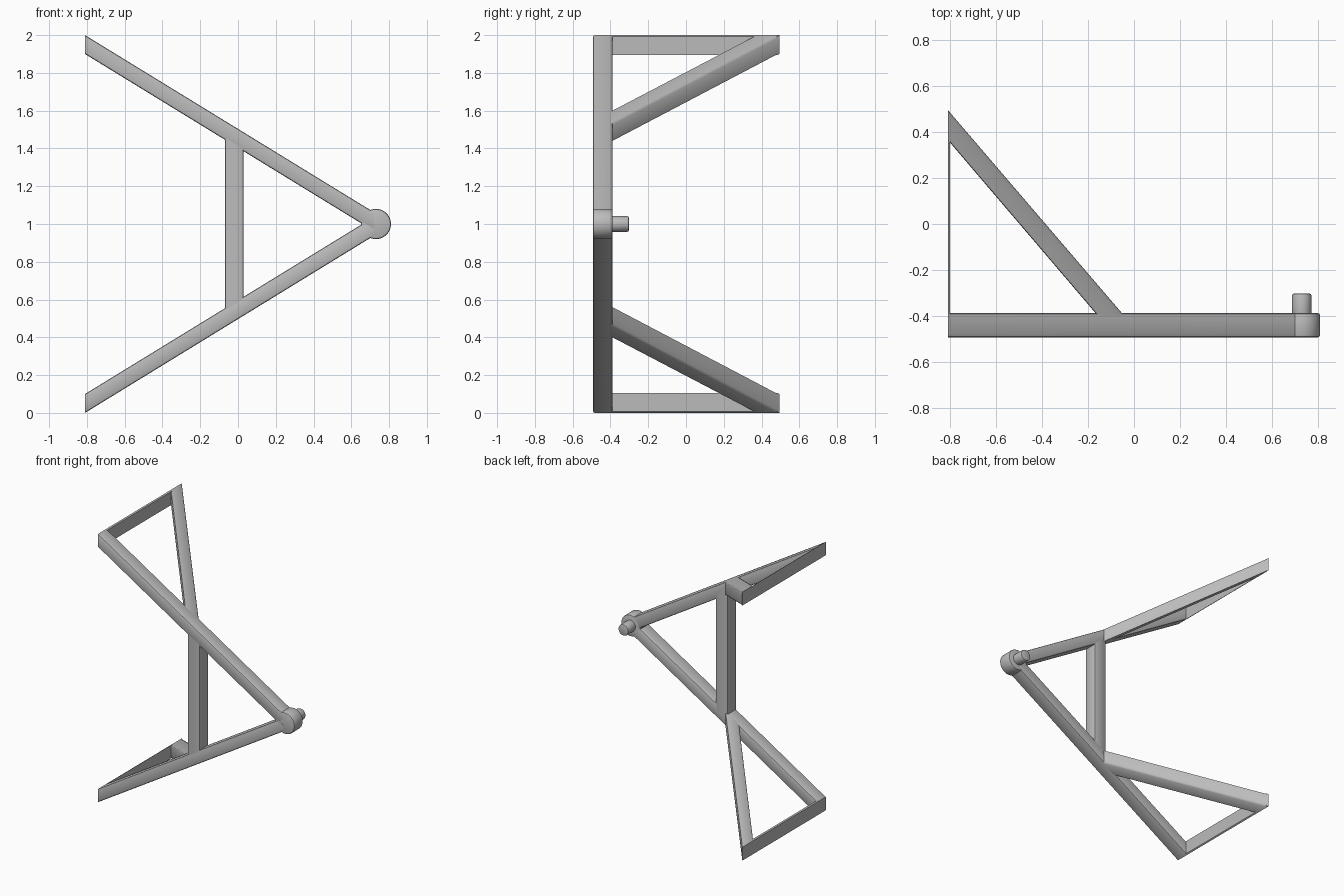
import bpy, bmesh, math
from mathutils import Matrix

cube = bpy.data.objects.get("Cube")
if cube:
    bpy.data.objects.remove(cube, do_unlink=True)

gray = bpy.data.materials.new("plain gray")
gray.use_nodes = True
gray.diffuse_color = (0.5, 0.5, 0.5, 1)
gray.node_tree.nodes["Principled BSDF"].inputs["Base Color"].default_value = (0.5, 0.5, 0.5, 1)

LEFT, FRONT, BACK, THICK = -0.81, -0.493, -0.388, 0.1


def top(x):
    """Height of the sloping upper plane above the mid line."""
    return 1 - 0.613 * (x - LEFT)


def finish(name, bm, mirrored=False):
    bmesh.ops.recalc_face_normals(bm, faces=bm.faces)
    mesh = bpy.data.meshes.new(name)
    bm.to_mesh(mesh)
    bm.free()
    mesh.materials.append(gray)
    obj = bpy.data.objects.new(name, mesh)
    obj.location.z = 1
    bpy.context.collection.objects.link(obj)
    if mirrored:
        mod = obj.modifiers.new("mirror", 'MIRROR')
        mod.use_axis = (False, False, True)
        mod.use_mirror_merge = False
    bpy.ops.object.select_all(action='DESELECT')
    obj.select_set(True)
    bpy.context.view_layer.objects.active = obj
    bpy.ops.object.shade_smooth_by_angle(angle=math.radians(35))


def bar(name, start, end, bevel=0.01, mirrored=True):
    """Bar joining two four-cornered ends, with its long edges rounded."""
    bm = bmesh.new()
    a = [bm.verts.new(p) for p in start]
    b = [bm.verts.new(p) for p in end]
    bm.faces.new(a)
    bm.faces.new(b[::-1])
    for i in range(4):
        j = (i + 1) % 4
        bm.faces.new((a[i], b[i], b[j], a[j]))
    if bevel:
        edges = [bm.edges.get(pair) for pair in zip(a, b)]
        bmesh.ops.bevel(bm, geom=edges, offset=bevel, segments=2, profile=0.5, affect='EDGES')
    finish(name, bm, mirrored)


def sloped_end(p, q):
    """End corners below the sloping plane, over plan points p and q."""
    return [(*p, top(p[0])), (*q, top(q[0])),
            (*q, top(q[0]) - THICK), (*p, top(p[0]) - THICK)]


def disc(name, x, radius, y0, y1, bevel):
    bm = bmesh.new()
    bmesh.ops.create_cone(bm, cap_ends=True, segments=48, radius1=radius, radius2=radius,
                          depth=y1 - y0, matrix=Matrix.Translation((x, (y0 + y1) / 2, 0))
                          @ Matrix.Rotation(math.pi / 2, 4, 'X'))
    rims = [e for e in bm.edges if any(len(f.verts) > 4 for f in e.link_faces)]
    bmesh.ops.bevel(bm, geom=rims, offset=bevel, segments=2, profile=0.5, affect='EDGES')
    finish(name, bm)


# Two converging front arms
bar("front_arm", sloped_end((LEFT, FRONT), (LEFT, BACK)),
    sloped_end((0.72, FRONT), (0.72, BACK)))

# Upright brace between the arms, mitred to their slope
x0, x1 = -0.07, 0.03
plan = [(x0, FRONT), (x1, FRONT), (x1, BACK), (x0, BACK)]
bar("upright_brace", [(x, y, 0.05 - top(x)) for x, y in plan],
    [(x, y, top(x) - 0.05) for x, y in plan], mirrored=False)

# Diagonal struts running back from the arms
bar("diagonal_strut", sloped_end((LEFT, 0.365), (LEFT, 0.496)),
    sloped_end((-0.157, -0.4), (-0.042, -0.4)))

# Thin end plates closing each triangle
bar("end_plate", sloped_end((LEFT, FRONT + 0.01), (LEFT + 0.01, FRONT + 0.01)),
    sloped_end((LEFT, 0.494), (LEFT + 0.01, 0.482)), bevel=0)

# Rounded hub at the tip and its pin
disc("tip_hub", 0.73, 0.08, FRONT, BACK, 0.01)
disc("tip_pin", 0.73, 0.042, -0.42, -0.303, 0.008)
